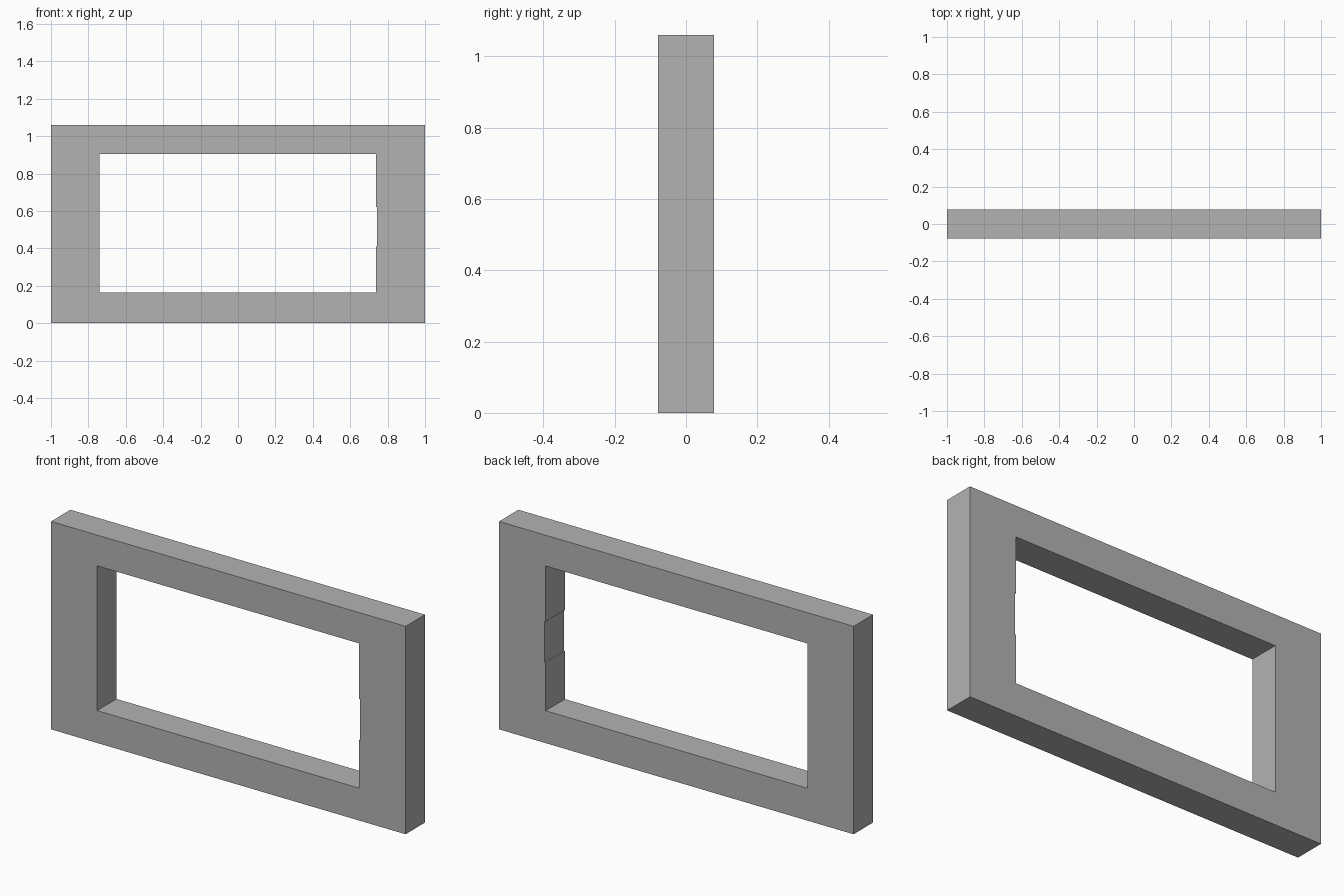
import bpy
import bmesh

cube = bpy.data.objects.get("Cube")
if cube:
    bpy.data.objects.remove(cube, do_unlink=True)

HALF_DEPTH = 0.078

# Outlines in x, z: outer rectangle, and opening with a shallow notch on its left side
outer = [(-1, 0), (1, 0), (1, 1.06), (-1, 1.06)]
opening = [(-0.74, 0.165), (0.737, 0.165), (0.737, 0.41), (0.744, 0.41),
           (0.744, 0.62), (0.737, 0.62), (0.737, 0.903), (-0.74, 0.903)]

# Single grey material
grey = bpy.data.materials.new("plain_grey")
grey.use_nodes = True
colour = (0.45, 0.45, 0.45, 1)
grey.diffuse_color = colour
grey.node_tree.nodes["Principled BSDF"].inputs["Base Color"].default_value = colour

# Fill between the outlines, then extrude to full depth
bm = bmesh.new()
edges = []
for outline in (outer, opening):
    verts = [bm.verts.new((x, -HALF_DEPTH, z)) for x, z in outline]
    edges += [bm.edges.new((a, b)) for a, b in zip(verts, verts[1:] + verts[:1])]
bmesh.ops.triangle_fill(bm, edges=edges, use_beauty=True, normal=(0, -1, 0))
result = bmesh.ops.extrude_face_region(bm, geom=bm.faces[:], use_keep_orig=True)
back = [v for v in result["geom"] if isinstance(v, bmesh.types.BMVert)]
bmesh.ops.translate(bm, verts=back, vec=(0, 2 * HALF_DEPTH, 0))
bmesh.ops.recalc_face_normals(bm, faces=bm.faces[:])

mesh = bpy.data.meshes.new("rectangular_frame")
bm.to_mesh(mesh)
bm.free()
mesh.materials.append(grey)
frame = bpy.data.objects.new("rectangular_frame", mesh)
bpy.context.collection.objects.link(frame)
